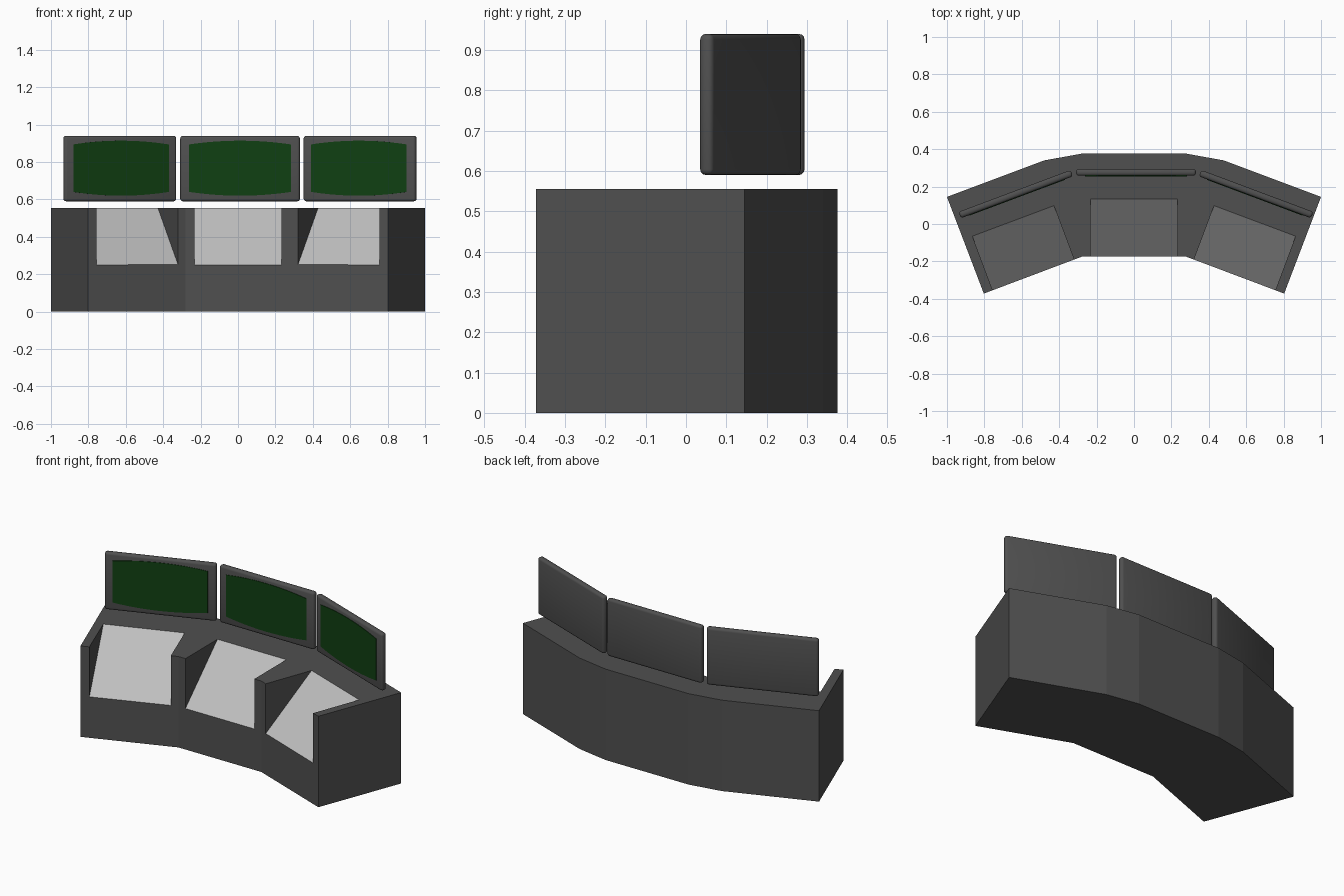
import bpy, bmesh, math
from mathutils import Matrix

if "Cube" in bpy.data.objects:
    bpy.data.objects.remove(bpy.data.objects["Cube"])

ANGLE = math.radians(20.5)


def material(name, rgb):
    m = bpy.data.materials.new(name)
    m.diffuse_color = (*rgb, 1)
    m.use_nodes = True
    m.node_tree.nodes["Principled BSDF"].inputs["Base Color"].default_value = m.diffuse_color
    return m


CHARCOAL = material("charcoal", (0.08, 0.08, 0.08))
LIGHT = material("light_grey", (0.52, 0.52, 0.52))
GREEN = material("dark_green", (0.005, 0.05, 0.006))


def prism(name, points, offset, mats):
    """Extrude a closed 3D outline along an offset vector."""
    bm = bmesh.new()
    face = bm.faces.new([bm.verts.new(p) for p in points])
    new = bmesh.ops.extrude_face_region(bm, geom=[face])
    bmesh.ops.translate(bm, vec=offset,
                        verts=[v for v in new["geom"] if isinstance(v, bmesh.types.BMVert)])
    bmesh.ops.recalc_face_normals(bm, faces=bm.faces)
    mesh = bpy.data.meshes.new(name)
    bm.to_mesh(mesh)
    bm.free()
    for m in mats:
        mesh.materials.append(m)
    ob = bpy.data.objects.new(name, mesh)
    bpy.context.collection.objects.link(ob)
    return ob


def activate(ob):
    bpy.ops.object.select_all(action="DESELECT")
    ob.select_set(True)
    bpy.context.view_layer.objects.active = ob


def place(ob, x, y, z, angle):
    ob.matrix_world = Matrix.Translation((x, y, z)) @ Matrix.Rotation(angle, 4, "Z")


# Angled desk body, mirrored half outline
half = [(0.28, 0.376), (0.48, 0.34), (1.0, 0.145), (0.803, -0.372), (0.28, -0.175)]
outline = half + [(-x, y) for x, y in reversed(half)]
desk = prism("desk", [(x, y, 0) for x, y in outline], (0, 0, 0.555), [CHARCOAL, LIGHT])

# Three sloped bays cut into the front
wedge = [(-0.1, 0.25), (0, 0.25), (0.309, 0.555), (0.41, 0.655), (-0.1, 0.655)]
for x, y, a in [(-0.538, -0.273, ANGLE), (0, -0.175, 0), (0.538, -0.273, -ANGLE)]:
    cutter = prism("bay_cutter", [(-0.2325, v, z) for v, z in wedge], (0.465, 0, 0), [CHARCOAL])
    place(cutter, x, y, 0, a)
    cutter.hide_render = True
    bpy.context.view_layer.update()
    mod = desk.modifiers.new("bay", "BOOLEAN")
    mod.operation = "DIFFERENCE"
    mod.solver = "EXACT"
    mod.object = cutter
    activate(desk)
    bpy.ops.object.modifier_apply(modifier=mod.name)
    bpy.data.objects.remove(cutter)

# Sloped panels are the only tilted faces
for p in desk.data.polygons:
    p.material_index = 1 if 0.3 < p.normal.z < 0.95 else 0

# Monitors: rounded slab with a barrel-shaped screen plate
W, H, T = 0.64, 0.35, 0.036
top = [(-0.272 + 0.544 * i / 12) for i in range(13)]
edge = [(x, 0.147 - 0.02 * (x / 0.272) ** 2) for x in top]
screen_outline = edge + [(x, -z) for x, z in reversed(edge)]
for side, x, y, a in [("left", -0.632, 0.16, ANGLE), ("centre", 0.011, 0.276, 0),
                      ("right", 0.653, 0.16, -ANGLE)]:
    slab = prism(side + "_monitor", [(-W / 2, -T / 2, -H / 2), (W / 2, -T / 2, -H / 2),
                                     (W / 2, -T / 2, H / 2), (-W / 2, -T / 2, H / 2)],
                 (0, T, 0), [CHARCOAL])
    place(slab, x, y, 0.765, a)
    mod = slab.modifiers.new("rounded", "BEVEL")
    mod.width = 0.014
    mod.segments = 3
    activate(slab)
    bpy.ops.object.modifier_apply(modifier=mod.name)
    bpy.ops.object.shade_smooth_by_angle(angle=math.radians(35))
    screen = prism(side + "_screen", [(u, -T / 2 - 0.003, v) for u, v in screen_outline],
                   (0, 0.005, 0), [GREEN])
    place(screen, x, y, 0.767, a)
